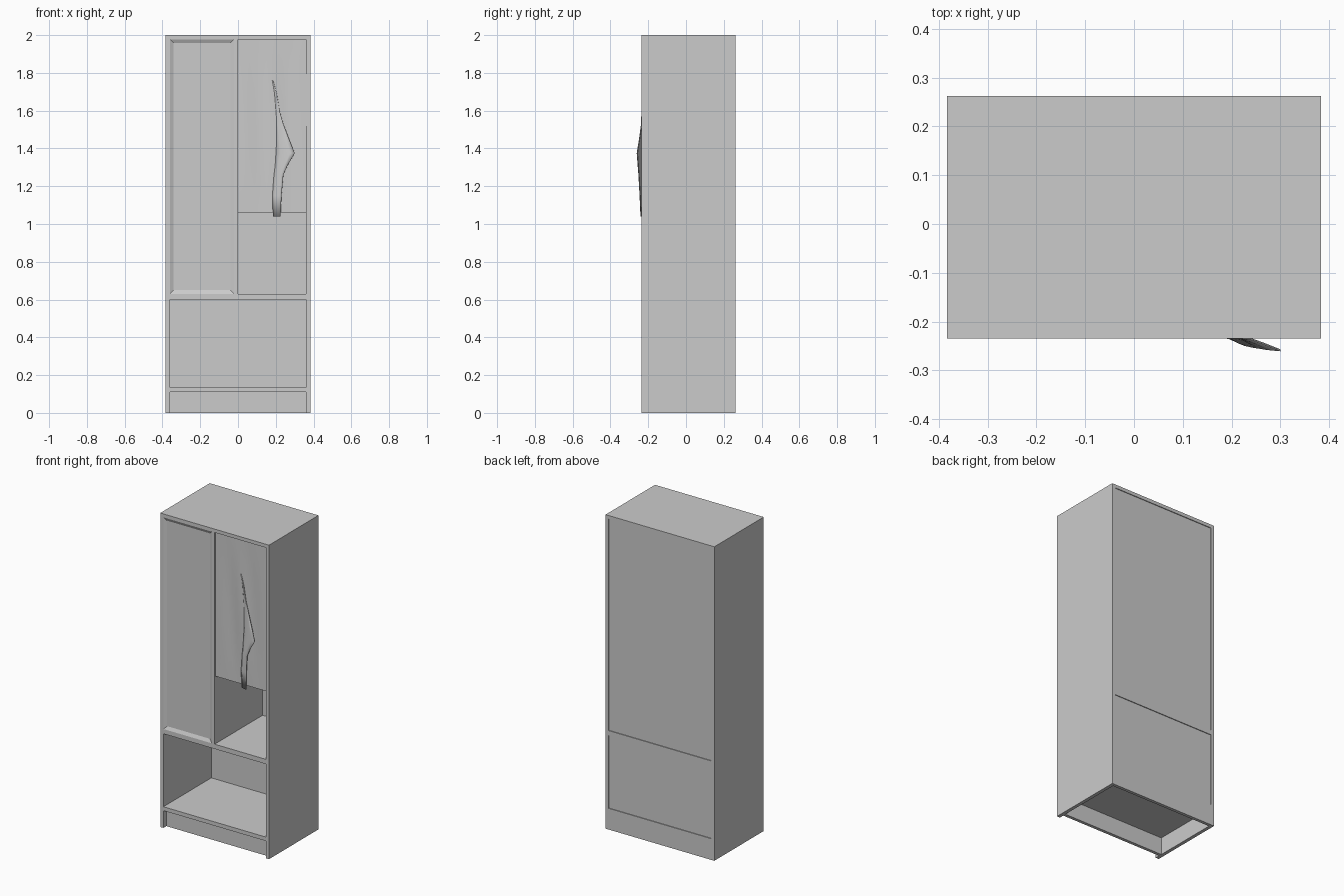
import bpy, bmesh, math

if "Cube" in bpy.data.objects:
    bpy.data.objects.remove(bpy.data.objects["Cube"])

W, F, B, H = 0.383, -0.235, 0.262, 2.0   # half width, front, back, height
T = 0.022                                # board thickness


def finish(name, bm):
    bmesh.ops.recalc_face_normals(bm, faces=bm.faces[:])
    mesh = bpy.data.meshes.new(name)
    bm.to_mesh(mesh)
    bm.free()
    ob = bpy.data.objects.new(name, mesh)
    bpy.context.collection.objects.link(ob)
    return ob


def box_bm(x0, x1, y0, y1, z0, z1):
    bm = bmesh.new()
    bmesh.ops.create_cube(bm, size=1)
    for v in bm.verts:
        v.co = (x0 if v.co.x < 0 else x1,
                y0 if v.co.y < 0 else y1,
                z0 if v.co.z < 0 else z1)
    return bm


def box(name, *dims):
    return finish(name, box_bm(*dims))


def grid(name, rows):
    bm = bmesh.new()
    vs = [[bm.verts.new(p) for p in r] for r in rows]
    for a, b in zip(vs, vs[1:]):
        for i in range(len(a) - 1):
            bm.faces.new((a[i], a[i + 1], b[i + 1], b[i]))
    return finish(name, bm)


# Carcass boards
I = W - T
box("left_side", -W, -I, F, B, 0, H)
box("right_side", I, W, F, B, 0, H)
box("top_board", -I, I, F, B, H - T, H)
box("middle_shelf", -I, I, F, B, 0.60, 0.63)
box("bottom_shelf", -I, I, F, B, 0.11, 0.135)
box("divider", -0.02, 0.0, F, B - 0.012, 0.63, H - T)

# Recessed plinth at the front, flush rail at the back
box("plinth_front", -I, I, F + 0.03, F + 0.05, 0, 0.11)
box("plinth_back", -I, I, B - 0.02, B, 0, 0.11)

# Back panels, set slightly in
box("upper_back_panel", -I, I, B - 0.015, B - 0.005, 0.63, H - T)
box("lower_back_panel", -I, I, B - 0.015, B - 0.005, 0.135, 0.60)

# Door with a sloped frame around a sunken panel
bm = box_bm(-I, -0.02, F, F + 0.025, 0.63, H - T)
front = min(bm.faces, key=lambda f: f.calc_center_median().y)
bmesh.ops.inset_region(bm, faces=[front], thickness=0.028, depth=-0.01)
finish("left_door", bm)

# Mass of hanging clothes filling the upper right opening
NX, NZ = 12, 20
rows = []
for j in range(NZ + 1):
    z = 1.06 + (H - T - 1.06) * j / NZ
    row = []
    for i in range(NX + 1):
        x = I * i / NX
        edge = math.sin(math.pi * i / NX) * math.sin(math.pi * j / NZ)
        fold = 0.005 * edge * math.sin(38 * x + 2.5 * z)
        row.append((x, F + 0.008 + fold, z))
    rows.append(row)
clothes = grid("hanging_clothes", rows)
box("clothes_underside", 0, I, F + 0.01, B - 0.015, 1.06, 1.064)

# Loose sleeve: z, attached edge x, free edge x, how far it stands out
sleeve = [(1.76, 0.18, 0.185, 0.000), (1.69, 0.192, 0.205, 0.001),
          (1.60, 0.198, 0.220, 0.001), (1.53, 0.200, 0.240, 0.003),
          (1.45, 0.200, 0.270, 0.014), (1.375, 0.198, 0.300, 0.026),
          (1.31, 0.195, 0.262, 0.021), (1.26, 0.190, 0.240, 0.017),
          (1.15, 0.182, 0.230, 0.011), (1.04, 0.185, 0.225, 0.006)]
rows = []
for z, xa, xb, d in sleeve:
    rows.append([(xa + (xb - xa) * t, F + 0.006 - (d + 0.006) * math.sin(t * math.pi / 2), z)
                 for t in (0, 0.25, 0.5, 0.75, 1)])
ob = grid("loose_sleeve", rows)
mod = ob.modifiers.new("thickness", 'SOLIDIFY')
mod.thickness = 0.004
mod.offset = -1

# Smooth shading on the cloth only
for o in (clothes, ob):
    o.data.shade_smooth()
